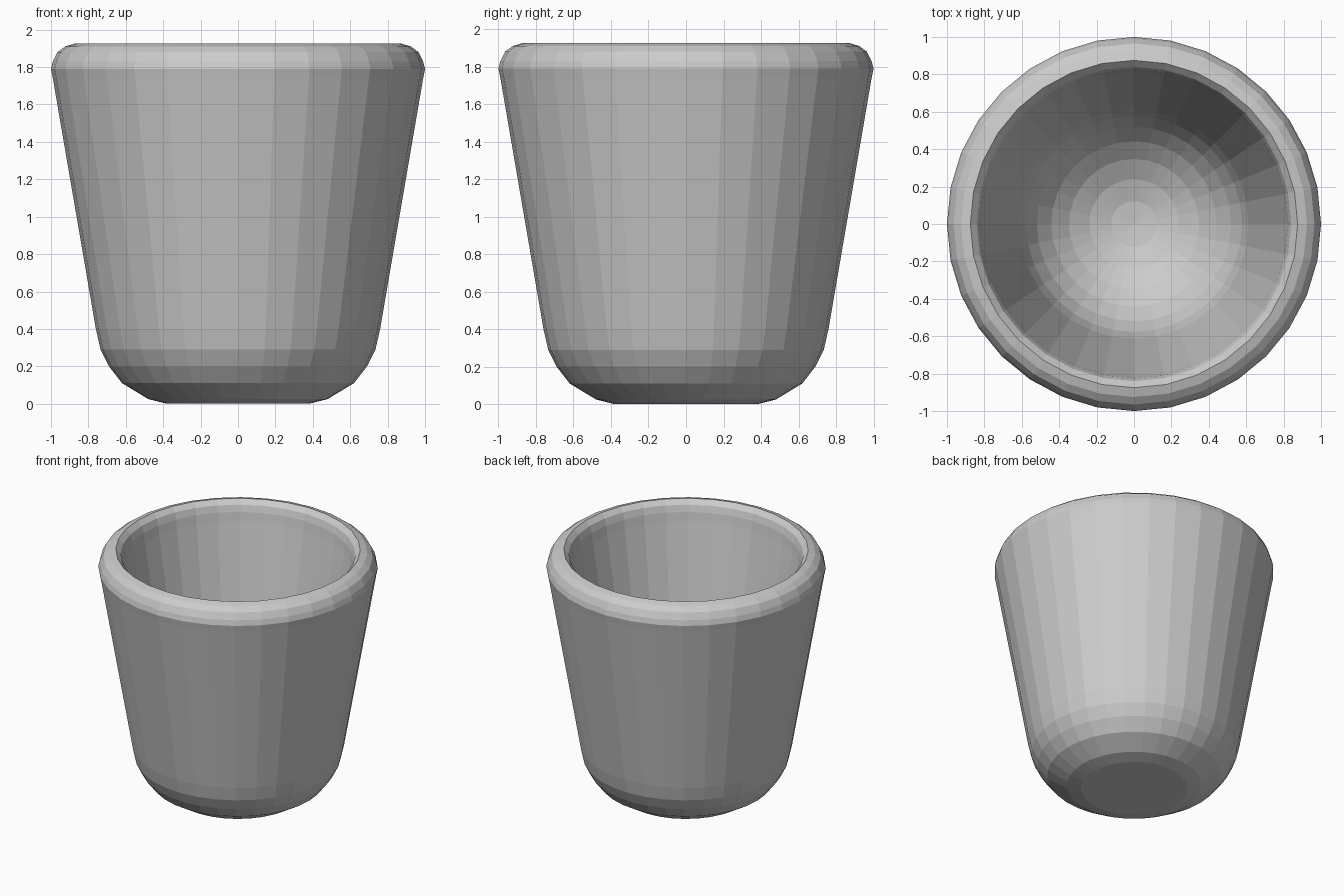
import bpy, bmesh, math

cube = bpy.data.objects.get("Cube")
if cube:
    bpy.data.objects.remove(cube)

SEGMENTS = 32


def material(name, colour):
    mat = bpy.data.materials.new(name)
    mat.use_nodes = True
    mat.diffuse_color = colour
    mat.node_tree.nodes["Principled BSDF"].inputs["Base Color"].default_value = colour
    return mat


def lathe(name, profile, mat):
    """Spin (radius, height) points around z into a flat-faced solid."""
    bm = bmesh.new()
    verts = [bm.verts.new((r, 0, z)) for r, z in profile]
    edges = [bm.edges.new(pair) for pair in zip(verts, verts[1:])]
    bmesh.ops.spin(bm, geom=verts + edges, axis=(0, 0, 1), cent=(0, 0, 0),
                   angle=math.tau, steps=SEGMENTS)
    bmesh.ops.remove_doubles(bm, verts=bm.verts, dist=0.0005)
    bmesh.ops.recalc_face_normals(bm, faces=bm.faces)
    mesh = bpy.data.meshes.new(name)
    bm.to_mesh(mesh)
    bm.free()
    mesh.materials.append(mat)
    obj = bpy.data.objects.new(name, mesh)
    bpy.context.collection.objects.link(obj)
    return obj


# Outside: flat base, rounded foot, tapered wall, rounded rim
outside = [(0, 0), (0.38, 0), (0.48, 0.025), (0.62, 0.11), (0.69, 0.2),
           (0.735, 0.29), (0.76, 0.4), (0.99, 1.74), (1.0, 1.79),
           (0.99, 1.83), (0.965, 1.88), (0.925, 1.91), (0.875, 1.925)]

# Inside: lip, tapered wall and a round bowl at the bottom
bowl_radius, bowl_height = 0.625, 0.745
lip = [(0.84, 1.89), (0.825, 1.84), (0.815, 1.77)]
bowl = []
for step in range(7, -1, -1):
    a = step * math.pi / 16
    bowl.append((bowl_radius * math.sin(a), bowl_height - bowl_radius * math.cos(a)))

lathe("cup", outside + lip + bowl, material("grey", (0.6, 0.6, 0.6, 1)))
